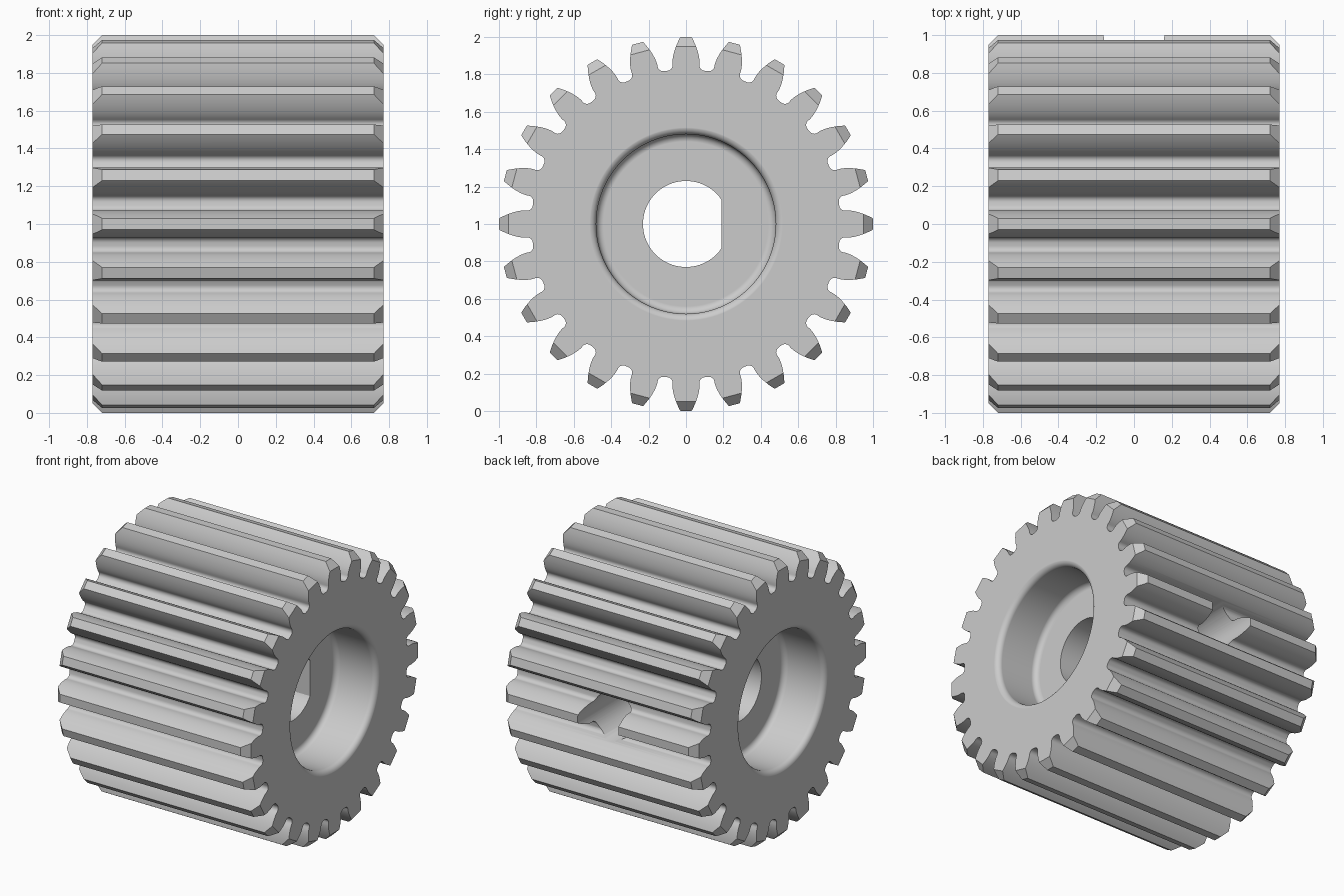
import bpy, bmesh
from math import sin, cos, tan, acos, pi, radians

if "Cube" in bpy.data.objects:
    bpy.data.objects.remove(bpy.data.objects["Cube"], do_unlink=True)

TEETH = 24
HALF = 0.77          # half length along x
ROOT, BASE, PITCH = 0.825, 0.867, 0.923
STEP = 2 * pi / TEETH

steel = bpy.data.materials.new("grey steel")
steel.use_nodes = True
steel.diffuse_color = (0.6, 0.6, 0.6, 1)
steel.node_tree.nodes["Principled BSDF"].inputs["Base Color"].default_value = (0.6, 0.6, 0.6, 1)


def loft(name, sections):
    """Closed solid through outlines of (y, z) points placed along x."""
    bm = bmesh.new()
    rings = [[bm.verts.new((x, y, z + 1)) for y, z in outline] for x, outline in sections]
    n = len(rings[0])
    for a, b in zip(rings, rings[1:]):
        for i in range(n):
            j = (i + 1) % n
            bm.faces.new((a[i], a[j], b[j], b[i]))
    bm.faces.new(rings[0])
    bm.faces.new(rings[-1])
    bmesh.ops.recalc_face_normals(bm, faces=bm.faces)
    mesh = bpy.data.meshes.new(name)
    bm.to_mesh(mesh)
    bm.free()
    mesh.materials.append(steel)
    obj = bpy.data.objects.new(name, mesh)
    bpy.context.collection.objects.link(obj)
    return obj


def circle(r, n=96, phase=0.0):
    return [(r * cos(phase + 2 * pi * i / n), r * sin(phase + 2 * pi * i / n)) for i in range(n)]


def combine(target, cutter, operation):
    mod = target.modifiers.new(operation, 'BOOLEAN')
    mod.operation, mod.object, mod.solver = operation, cutter, 'EXACT'
    bpy.context.view_layer.objects.active = target
    bpy.ops.object.modifier_apply(modifier=mod.name)
    bpy.data.objects.remove(cutter, do_unlink=True)


def half_angle(r):
    """Half the tooth's angular width on its involute flank."""
    def inv(a):
        return tan(a) - a
    return pi / (2 * TEETH) + 0.003 + inv(radians(20)) - inv(acos(BASE / r))


# Tooth flank: root fillet, then involute up to just past the tip
fillet_r = 0.03
neck = half_angle(BASE + 0.0001)
flank = []
for k in range(6):
    a = k / 5 * pi / 2
    r = ROOT + fillet_r * (1 - cos(a))
    flank.append((r, neck + fillet_r * (1 - sin(a)) / r))
for k in range(9):
    r = BASE + 0.001 + k / 8 * (1.01 - BASE)
    flank.append((r, half_angle(r)))

profile = []
for t in range(TEETH):
    mid = t * STEP
    points = [(r, mid - a) for r, a in flank] + [(r, mid + a) for r, a in reversed(flank)]
    profile += [(r * cos(a), r * sin(a)) for r, a in points]
gear = loft("pinion_gear", [(-0.8, profile), (0.8, profile)])

# Turned blank trims the tooth tips flat and chamfers both ends
wide = 1 / cos(STEP / 2)
chamfer = 0.05
small = circle((1 - chamfer) * wide, TEETH, STEP / 2)
large = circle(wide, TEETH, STEP / 2)
blank = loft("blank", [(-HALF, small), (chamfer - HALF, large),
                       (HALF - chamfer, large), (HALF, small)])
combine(gear, blank, 'INTERSECT')

# Counterbore at each end, with a rounded rim and a rounded floor corner
BORE, FLOOR, ROUND = 0.48, 0.44, 0.04
for side in (-1, 1):
    curve = []
    for k in range(7):
        a = k / 6 * pi / 2
        curve.append((FLOOR + ROUND * (1 - cos(a)), BORE - ROUND * (1 - sin(a))))
    for k in range(7):
        a = k / 6 * pi / 2
        curve.append((HALF + 0.0005 - ROUND * (1 - sin(a)), BORE + ROUND * (1 - cos(a))))
    curve.append((HALF + 0.1, BORE + ROUND))
    combine(gear, loft("counterbore", [(side * x, circle(r)) for x, r in curve]), 'DIFFERENCE')

# D-shaped shaft hole with its flat on the back side
d_hole = [(min(y, 0.19), z) for y, z in circle(0.23)]
flat = [p for p in d_hole if p[0] == 0.19]
ends = {min(flat, key=lambda p: p[1]), max(flat, key=lambda p: p[1])}
d_hole = [p for p in d_hole if p[0] < 0.19 or p in ends]
combine(gear, loft("shaft_hole", [(-0.6, d_hole), (0.6, d_hole)]), 'DIFFERENCE')

# Set screw hole through the back wall into the shaft hole
bpy.ops.mesh.primitive_cylinder_add(vertices=64, radius=0.164, depth=1.1,
                                    location=(0, 0.65, 1), rotation=(pi / 2, 0, 0))
combine(gear, bpy.context.object, 'DIFFERENCE')

# Smooth flanks and bores, crisp edges
bpy.ops.object.select_all(action='DESELECT')
gear.select_set(True)
bpy.context.view_layer.objects.active = gear
bpy.ops.object.shade_smooth_by_angle(angle=radians(30))
weighted = gear.modifiers.new("even_shading", 'WEIGHTED_NORMAL')
weighted.keep_sharp = True
